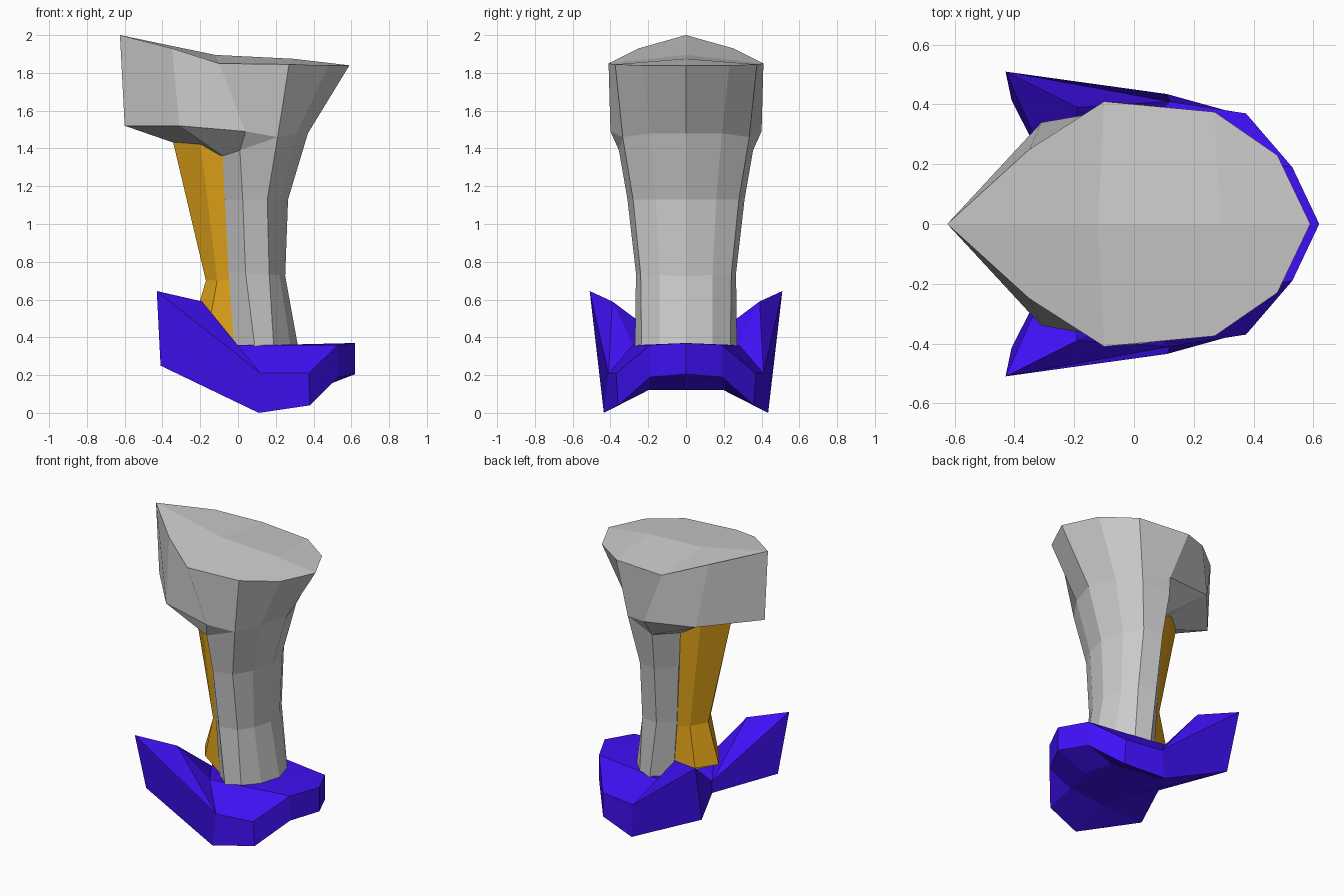
import bpy, bmesh

if "Cube" in bpy.data.objects:
    bpy.data.objects.remove(bpy.data.objects["Cube"])


def half_part(name, points, faces, color=None):
    """Build the +y half from named points, then mirror it across y = 0."""
    mesh = bpy.data.meshes.new(name)
    bm = bmesh.new()
    v = {k: bm.verts.new(p) for k, p in points.items()}
    for f in faces:
        bm.faces.new([v[k] for k in f])
    bmesh.ops.recalc_face_normals(bm, faces=bm.faces)
    # split the bent many-sided faces only
    bmesh.ops.triangulate(bm, faces=[f for f in bm.faces if len(f.verts) > 4])
    # mirror the half and weld the centre line
    geo = bm.verts[:] + bm.edges[:] + bm.faces[:]
    bmesh.ops.mirror(bm, geom=geo, axis='Y', merge_dist=0.0005)
    bmesh.ops.remove_doubles(bm, verts=bm.verts, dist=0.0005)
    bmesh.ops.recalc_face_normals(bm, faces=bm.faces)
    bm.to_mesh(mesh)
    bm.free()
    ob = bpy.data.objects.new(name, mesh)
    bpy.context.collection.objects.link(ob)
    if color:
        mat = bpy.data.materials.new(name + "_paint")
        mat.diffuse_color = color
        mat.use_nodes = True
        mat.node_tree.nodes["Principled BSDF"].inputs["Base Color"].default_value = mat.diffuse_color
        mesh.materials.append(mat)
    return ob


def grid(rows):
    """Rows of points -> named points and the quads between the rows."""
    pts = {(i, j): p for i, r in enumerate(rows) for j, p in enumerate(r)}
    quads = [((i, j), (i, j + 1), (i + 1, j + 1), (i + 1, j))
             for i in range(len(rows) - 1) for j in range(len(rows[0]) - 1)]
    return pts, quads


# Shin shell: back centre, back edge, side, front side, front bevel, front centre
shin_rows = [
    [(-.08, 0, 1.37), (-.08, .18, 1.36), (.01, .355, 1.39),
     (.21, .335, 1.46), (.31, .19, 1.48), (.37, 0, 1.48)],
    [(-.07, 0, 1.13), (-.07, .18, 1.13), (.025, .31, 1.13),
     (.155, .28, 1.13), (.225, .16, 1.13), (.265, 0, 1.13)],
    [(-.05, 0, .74), (-.05, .17, .74), (.04, .265, .74),
     (.165, .24, .735), (.22, .14, .73), (.25, 0, .725)],
    [(-.02, 0, .34), (-.02, .17, .34), (.09, .27, .34),
     (.19, .235, .34), (.28, .14, .34), (.32, 0, .34)],
]
pts, faces = grid(shin_rows)
# Flared knee: rim, lower rim and crown of the top
pts.update({
    'P': (-.625, 0, 2), 'Q': (-.35, .25, 1.93), 'B': (-.10, .41, 1.85),
    'C': (.27, .375, 1.845), 'D': (.48, .23, 1.84), 'E': (.59, 0, 1.84),
    'p': (-.60, 0, 1.52), 'q': (-.31, .34, 1.52), 'b': (.04, .40, 1.49),
    'c1': (-.12, 0, 1.895), 'c2': (.29, 0, 1.875),
    'u0': (-.34, 0, 1.43), 'u1': (-.2, .13, 1.43)})
faces += [
    ('P', 'Q', 'q', 'p'), ('Q', 'B', 'b', 'q'), ('B', 'C', (0, 3), 'b'),
    ('C', 'D', (0, 4), (0, 3)), ('D', 'E', (0, 5), (0, 4)), ('b', (0, 3), (0, 2)),
    ('P', 'Q', 'B', 'c1'), ('B', 'C', 'c2', 'c1'), ('C', 'D', 'E', 'c2'),
    ('p', 'q', 'u1', 'u0'), ('q', 'b', (0, 2), (0, 1)), ('q', (0, 1), 'u1'),
    ('u0', 'u1', (0, 1), (0, 0)), tuple((3, j) for j in range(6))]
half_part("shin_guard", pts, faces)

# Calf: rear ridge, rear corner, side edge tucked into the shin
calf_rows = [
    [(-.345, 0, 1.44), (-.2, .125, 1.44), (-.07, .18, 1.37), (-.05, 0, 1.37)],
    [(-.17, 0, .70), (-.11, .115, .70), (-.04, .17, .70), (0, 0, .70)],
    [(-.25, 0, .43), (-.16, .13, .43), (-.01, .175, .36), (.02, 0, .36)],
]
pts, faces = grid(calf_rows)
faces += [tuple((i, j) for j in range(4)) for i in (0, 2)]
half_part("calf", pts, faces, (.78, .38, .01, 1))

# Foot guard: t = top edge, m = side ridge, b = bottom edge, s/c = sole, h = heel
foot = {
    't0': (-.43, .51, .645), 't1': (-.19, .39, .59), 't2': (-.02, .28, .36),
    't3': (.2, .24, .36), 't4': (.53, .19, .36), 't5': (.62, 0, .37), 'tc': (.3, 0, .36),
    'm2': (.12, .41, .21), 'm3': (.375, .37, .21),
    'b0': (-.41, .415, .25), 'b2': (.11, .435, 0), 'b3': (.38, .36, .04),
    'b4': (.53, .19, .19), 'b5': (.62, 0, .205),
    'h0': (-.2, 0, .30), 'h1': (-.2, 0, .22),
    's1': (.05, .23, .12), 's2': (.35, .2, .12), 'c1': (0, 0, .12), 'c2': (.4, 0, .12)}
foot_faces = [f.split() for f in (
    "t0 b0 b2 m2", "t0 m2 t1", "t1 m2 t2",              # outer side and spur
    "m2 b2 b3 m3", "m3 b3 b4 t4", "t4 b4 b5 t5",        # side wall and toe
    "t2 m2 m3 t3", "t3 m3 t4", "t3 t4 t5 tc",           # instep
    "t2 t3 tc h0", "t0 t1 h0", "t1 t2 h0", "t0 h0 h1 b0",  # ankle and heel
    "b0 h1 c1 s1", "b0 s1 b2", "b2 s1 s2 b3", "b3 s2 b4",  # hollow sole
    "b4 s2 c2 b5", "s1 c1 c2 s2")]
half_part("foot_guard", foot, foot_faces, (.05, .005, .9, 1))
